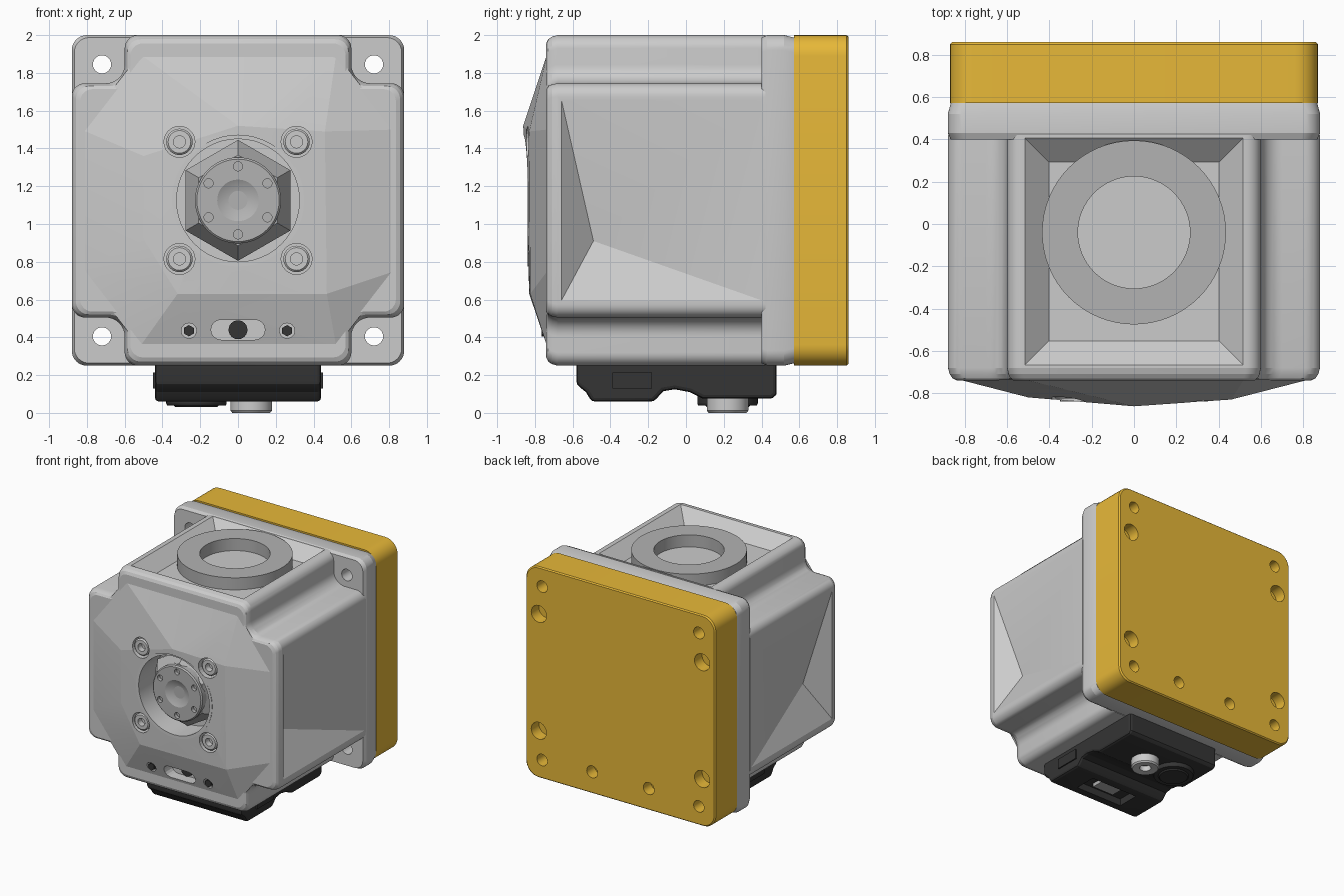
import bpy, bmesh
from math import sin, cos, pi, radians
from mathutils import Vector

if "Cube" in bpy.data.objects:
    bpy.data.objects.remove(bpy.data.objects["Cube"])

ZC = 1.125  # centre height of the square housing


def material(name, r, g, b):
    m = bpy.data.materials.new(name)
    m.diffuse_color = (r, g, b, 1)
    m.use_nodes = True
    m.node_tree.nodes["Principled BSDF"].inputs["Base Color"].default_value = m.diffuse_color
    return m


gold = material("gold", 0.8, 0.48, 0.04)
black = material("black", 0.035, 0.035, 0.035)
mid_grey = material("mid_grey", 0.45, 0.45, 0.45)


def finish(name, bm, mat=None):
    bmesh.ops.remove_doubles(bm, verts=bm.verts, dist=1e-5)
    bmesh.ops.recalc_face_normals(bm, faces=bm.faces)
    me = bpy.data.meshes.new(name)
    bm.to_mesh(me)
    bm.free()
    ob = bpy.data.objects.new(name, me)
    bpy.context.collection.objects.link(ob)
    if mat:
        me.materials.append(mat)
    return ob


def loft_bm(sections):
    """Skin a stack of equal-length loops and cap both ends."""
    bm = bmesh.new()
    loops = [[bm.verts.new(p) for p in s] for s in sections]
    for a, b in zip(loops, loops[1:]):
        for i in range(len(a)):
            j = (i + 1) % len(a)
            bm.faces.new((a[i], a[j], b[j], b[i]))
    bm.faces.new(loops[0])
    bm.faces.new(loops[-1])
    bmesh.ops.recalc_face_normals(bm, faces=bm.faces)
    return bm


def lathe(name, prof, loc, axis="Y", n=40, mat=None):
    """Spin (radius, offset) points round the y or z axis."""
    bm = bmesh.new()
    x, y, z = loc
    rings = []
    for r, h in prof:
        ring = []
        for k in range(n):
            a = 2 * pi * k / n + pi / 2
            u, v = r * cos(a), r * sin(a)
            ring.append(bm.verts.new((x + u, y + h, z + v) if axis == "Y" else (x + u, y + v, z + h)))
        rings.append(ring)
    pairs = list(zip(rings, rings[1:]))
    if prof[0][0] > 0:
        pairs.append((rings[-1], rings[0]))
    for a, b in pairs:
        for i in range(n):
            j = (i + 1) % n
            bm.faces.new((a[i], a[j], b[j], b[i]))
    return finish(name, bm, mat)


def rod(name, r, h0, h1, loc, axis="Y", n=24, mat=None):
    return lathe(name, [(0, h0), (r, h0), (r, h1), (0, h1)], loc, axis, n, mat)


def box(name, lo, hi, mat=None):
    s = [[(x, y, z) for x, y in ((lo[0], lo[1]), (hi[0], lo[1]), (hi[0], hi[1]), (lo[0], hi[1]))]
         for z in (lo[2], hi[2])]
    return finish(name, loft_bm(s), mat)


def apply_mod(ob, kind, **props):
    m = ob.modifiers.new("mod", kind)
    for k, v in props.items():
        setattr(m, k, v)
    bpy.context.view_layer.objects.active = ob
    bpy.ops.object.modifier_apply(modifier=m.name)


def cut(obs, cutter):
    for ob in obs:
        apply_mod(ob, "BOOLEAN", operation="DIFFERENCE", solver="EXACT", object=cutter)
    bpy.data.objects.remove(cutter)


def arc(cx, cz, r, a0, a1, n=8):
    return [(cx + r * cos(radians(a0 + (a1 - a0) * i / n)), cz + r * sin(radians(a0 + (a1 - a0) * i / n)))
            for i in range(n + 1)]


def four_way(q):
    """Mirror a first-quadrant outline into a closed loop."""
    return (q + [(-x, z) for x, z in reversed(q)] + [(-x, -z) for x, z in q] +
            [(x, -z) for x, z in reversed(q)])


def stack(outline, steps):
    return [[(x * s, y, ZC + z * s) for x, z in outline] for y, s in steps]


# Gold back plate
plate_shape = four_way(arc(0.76, 0.765, 0.11, 0, 90))
plate = finish("back_plate", loft_bm(stack(plate_shape, [(0.572, 1), (0.85, 1), (0.86, 0.99)])), gold)

# Grey flange in front of the plate
flange_shape = four_way(arc(0.80, 0.795, 0.08, 0, 90))
flange = finish("mounting_flange", loft_bm(stack(flange_shape, [(0.40, 0.985), (0.43, 1), (0.52, 1), (0.572, 0.985)])))

# Housing with notched corners and a rounded front edge
notched = four_way(arc(0.81, 0.55, 0.07, 0, 90) + arc(0.70, 0.72, 0.10, 270, 180) + arc(0.53, 0.805, 0.07, 0, 90))
bm = loft_bm(stack(notched, [(0.42, 1), (-0.68, 1), (-0.71, 0.99), (-0.73, 0.975), (-0.74, 0.95)]))
walls = [f for f in bm.faces if len(f.verts) == 4 and f.calc_area() > 0.9]
for f in walls:
    nrm = f.normal.copy()
    if abs(nrm.x) > 0.9:      # faceted hollow in each side
        bmesh.ops.inset_individual(bm, faces=[f], thickness=0.03)
        hub = bmesh.ops.poke(bm, faces=[f])["verts"][0]
        hub.co = Vector((nrm.x * 0.73, -0.49, 0.91))
    elif nrm.z > 0.9:         # sunken top around the ring
        bmesh.ops.inset_individual(bm, faces=[f], thickness=0.02)
        bmesh.ops.inset_individual(bm, faces=[f], thickness=0.16, depth=-0.1)
        bmesh.ops.poke(bm, faces=[f])
housing = finish("housing", bm)

# Faceted bulge on the front
bm = bmesh.new()
for s in (-1, 1):
    for x, z in ((0.83, 1.5), (0.83, 0.75), (0.52, 1.9), (0.52, 0.35)):
        bm.verts.new((s * x, -0.735, z))
for x, y, z in ((-0.5, -0.82, 1.36), (0.46, -0.83, 1.49), (-0.5, -0.82, 0.92), (-0.32, -0.83, 0.63),
                (0.47, -0.825, 0.63), (0, -0.862, 1.52), (0, -0.83, 0.66)):
    bm.verts.new((x, y, z))
bmesh.ops.convex_hull(bm, input=bm.verts)
bulge = finish("front_bulge", bm)
shell = [housing, bulge]

# Lens recess, screw pockets and lower slot
cut(shell, rod("cutter", 0.345, -0.95, -0.62, (0, 0, ZC), n=48))
screws = [(sx * 0.31, ZC + sz * 0.31) for sx in (-1, 1) for sz in (-1, 1)]
for x, z in screws:
    cut(shell, rod("cutter", 0.082, -0.95, -0.755, (x, 0, z)))
slot_shape = [(x, z + 0.44) for x, z in arc(0.09, 0, 0.053, -90, 90) + arc(-0.09, 0, 0.053, 90, 270)]
cut(shell, finish("cutter", loft_bm([[(x, y, z) for x, z in slot_shape] for y in (-0.95, -0.66)])))
rod("slot_floor", 0.05, -0.675, -0.655, (0, 0, 0.44), mat=black)
for x in (-0.26, 0.26):
    cut(shell, rod("cutter", 0.04, -0.95, -0.72, (x, 0, 0.435)))
    rod("small_screw", 0.03, -0.765, -0.71, (x, 0, 0.435), n=6, mat=black)

# Socket-head screws round the lens
for x, z in screws:
    lathe("front_screw", [(0, -0.775), (0.032, -0.775), (0.032, -0.825), (0.06, -0.825), (0.07, -0.815),
                          (0.07, -0.75), (0, -0.75)], (x, 0, z), n=24)

# Lens: rim, angular housing and drilled centre disc
lathe("lens_rim", [(0.325, -0.84), (0.35, -0.84), (0.35, -0.62), (0.325, -0.62)], (0, 0, ZC), n=48)
lathe("lens_mount", [(0, -0.77), (0.24, -0.77), (0.32, -0.66), (0.32, -0.61), (0, -0.61)], (0, 0, ZC), n=6,
      mat=mid_grey)
lens = lathe("lens_disc", [(0, -0.745), (0.11, -0.80), (0.218, -0.80), (0.228, -0.79), (0.228, -0.63), (0, -0.63)],
             (0, 0, ZC), n=48, mat=mid_grey)
for k in range(6):
    a = pi / 2 + k * pi / 3
    cut([lens], rod("cutter", 0.024, -0.9, -0.765, (0.18 * cos(a), 0, ZC + 0.18 * sin(a)), n=16))

# Flat ring on top
lathe("top_ring", [(0.265, 1.88), (0.435, 1.88), (0.435, 2.0), (0.265, 2.0)], (0, -0.04, 0), "Z", 64, mid_grey)

# Through holes at the corners, blind holes in the back
for s in (-1, 1):
    for t in (-1, 1):
        cut([plate, flange], rod("cutter", 0.048, 0.3, 1.0, (s * 0.72, 0, ZC + t * 0.72)))
        cut([plate], rod("cutter", 0.07, 0.76, 1.0, (s * 0.75, 0, ZC + t * 0.485)))
    cut([plate], rod("cutter", 0.05, 0.76, 1.0, (s * 0.26, 0, 0.43)))

# Black base block from its side profile
side = [(-0.58, 0.27), (-0.58, 0.15), (-0.53, 0.11), (-0.5, 0.06), (-0.17, 0.06), (-0.12, 0.115),
        (-0.06, 0.125), (0.02, 0.11), (0.09, 0.075), (0.46, 0.075), (0.48, 0.1), (0.48, 0.27)]
base = finish("base_block", loft_bm([[(x, y, z) for y, z in side] for x in (-0.44, 0.44)]), black)
apply_mod(base, "BEVEL", width=0.02, segments=2, limit_method="ANGLE", angle_limit=radians(40))
cut([base], box("cutter", (-0.22, -0.43, -0.1), (0.22, -0.24, 0.12)))
box("latch_bar", (-0.1, -0.38, 0.09), (0.1, -0.28, 0.14), mid_grey)
for s in (-1, 1):
    box("side_clip", (s * 0.43 - 0.02, -0.39, 0.13), (s * 0.43 + 0.02, -0.18, 0.215), black)

# Connectors under the base
lathe("round_connector", [(0, 0.05), (0.045, 0.05), (0.045, 0.005), (0.1, 0.0), (0.11, 0.012), (0.11, 0.1), (0, 0.1)],
      (0.07, 0.22, 0), "Z")
lathe("round_cap", [(0, 0.03), (0.11, 0.03), (0.12, 0.04), (0.155, 0.04), (0.16, 0.05), (0.16, 0.1), (0, 0.1)],
      (-0.22, 0.22, 0), "Z", mat=black)

# Smooth the round parts, keep the facets crisp
bpy.ops.object.select_all(action="DESELECT")
for ob in bpy.context.collection.objects:
    ob.select_set(True)
    bpy.context.view_layer.objects.active = ob
    bpy.ops.object.shade_smooth_by_angle(angle=radians(8 if ob == bulge else 16))
    ob.select_set(False)
